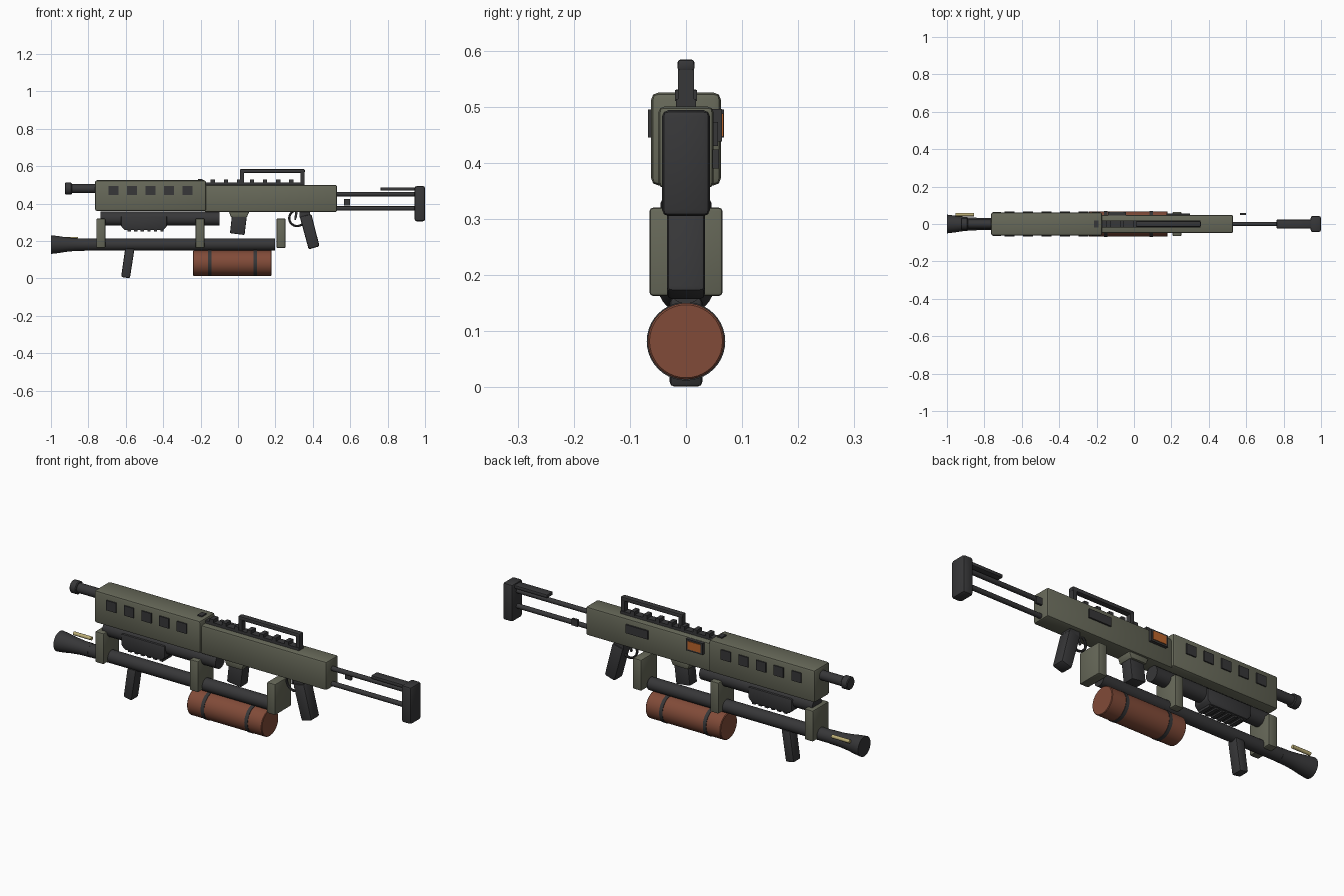
import bpy, bmesh, math
from mathutils import Matrix, Vector

if "Cube" in bpy.data.objects:
    bpy.data.objects.remove(bpy.data.objects["Cube"])


def material(name, rgb):
    m = bpy.data.materials.new(name)
    m.diffuse_color = (*rgb, 1)
    m.use_nodes = True
    m.node_tree.nodes["Principled BSDF"].inputs["Base Color"].default_value = m.diffuse_color
    return m


GREEN = material("olive green", (0.135, 0.14, 0.1))
DARK = material("dark gunmetal", (0.038, 0.038, 0.04))
BROWN = material("rust brown", (0.22, 0.07, 0.04))
BRASS = material("brass", (0.5, 0.42, 0.18))
ORANGE = material("orange", (0.5, 0.13, 0.025))


def finish(bm, name, mat, smooth=False):
    bmesh.ops.recalc_face_normals(bm, faces=bm.faces)
    me = bpy.data.meshes.new(name)
    bm.to_mesh(me)
    bm.free()
    me.materials.append(mat)
    ob = bpy.data.objects.new(name, me)
    bpy.context.collection.objects.link(ob)
    if smooth:
        bpy.ops.object.select_all(action='DESELECT')
        ob.select_set(True)
        bpy.context.view_layer.objects.active = ob
        bpy.ops.object.shade_smooth_by_angle(angle=math.radians(35))
    return ob


def prism(name, pts, y0, y1, mat, bevel=0.0, seg=2):
    """Side outline in x/z, pulled across from y0 to y1."""
    bm = bmesh.new()
    a = [bm.verts.new((x, y0, z)) for x, z in pts]
    b = [bm.verts.new((x, y1, z)) for x, z in pts]
    bm.faces.new(a)
    bm.faces.new(b[::-1])
    n = len(pts)
    for i in range(n):
        bm.faces.new((a[i], b[i], b[(i + 1) % n], a[(i + 1) % n]))
    if bevel:
        bmesh.ops.bevel(bm, geom=bm.edges[:], offset=bevel, segments=seg,
                        profile=0.5, affect='EDGES')
    return finish(bm, name, mat, smooth=bevel > 0)


def box(name, x0, x1, y0, y1, z0, z1, mat, bevel=0.0):
    return prism(name, [(x0, z0), (x1, z0), (x1, z1), (x0, z1)], y0, y1, mat, bevel)


def lathe(name, profile, y, z, mat, sides=32):
    """Closed solid turned round an axis along x; profile is (x, radius)."""
    bm = bmesh.new()
    rings = []
    for x, r in profile:
        rings.append([bm.verts.new((x, y + r * math.cos(t), z + r * math.sin(t)))
                      for t in (2 * math.pi * k / sides for k in range(sides))])
    for p, q in zip(rings, rings[1:]):
        for k in range(sides):
            j = (k + 1) % sides
            bm.faces.new((p[k], p[j], q[j], q[k]))
    bm.faces.new(rings[0])
    bm.faces.new(rings[-1])
    return finish(bm, name, mat, smooth=True)


# Main body
box("handguard", -0.765, -0.17, -0.062, 0.062, 0.36, 0.525, GREEN, 0.012)
box("receiver", -0.18, 0.53, -0.049, 0.049, 0.355, 0.5, GREEN, 0.01)

# Vent windows on both sides of the handguard
for i in range(5):
    x = -0.665 + 0.099 * i
    for side in (-1, 1):
        y0, y1 = sorted((side * 0.06, side * 0.068))
        box("vent_window", x - 0.027, x + 0.027, y0, y1, 0.445, 0.495, DARK)

# Upper barrel and muzzle
lathe("barrel", [(-0.9, 0.024), (-0.7, 0.024)], 0, 0.48, DARK)
lathe("muzzle", [(-0.925, 0.028), (-0.921, 0.032), (-0.892, 0.032), (-0.888, 0.028)],
      0, 0.48, DARK)

# Top rail, teeth and carry handle
box("rear_sight_plate", -0.215, -0.19, -0.018, 0.018, 0.52, 0.531, DARK)
box("top_rail", -0.17, 0.355, -0.018, 0.018, 0.495, 0.514, DARK)
for i in range(7):
    x = -0.135 + 0.07 * i
    box("rail_tooth", x - 0.011, x + 0.011, -0.02, 0.02, 0.51, 0.53, DARK)
for x in (0.022, 0.345):
    box("handle_post", x - 0.01, x + 0.01, -0.014, 0.014, 0.505, 0.575, DARK)
box("handle_bar", 0.01, 0.357, -0.015, 0.015, 0.564, 0.584, DARK, 0.005)

# Lower launcher tube and ribbed fore-end
lathe("launcher_tube", [(-0.735, 0.038), (-0.1, 0.038)], 0, 0.32, DARK)
prism("launcher_fore_end", [(-0.605, 0.258), (-0.4, 0.258), (-0.38, 0.278), (-0.38, 0.335),
                            (-0.625, 0.335), (-0.625, 0.278)], -0.045, 0.045, DARK, 0.006)
for i in range(6):
    x = -0.59 + 0.035 * i
    box("fore_end_rib", x, x + 0.018, -0.037, 0.037, 0.25, 0.262, DARK)

# Hanging brackets
for x in (-0.733, -0.203, 0.23):
    box("bracket", x - 0.024, x + 0.024, -0.065, 0.065, 0.163, 0.32, GREEN, 0.006)

# Flame tube, flared nozzle and brass igniter
lathe("flame_tube", [(-0.85, 0.032), (0.197, 0.032)], 0, 0.181, DARK)
lathe("flame_nozzle", [(-1.0, 0.05), (-0.965, 0.046), (-0.92, 0.039), (-0.87, 0.034),
                       (-0.82, 0.033)], 0, 0.181, DARK)
lathe("igniter", [(-0.955, 0.009), (-0.855, 0.009)], 0.05, 0.213, BRASS, 12)

# Fuel tank with straps
lathe("fuel_tank", [(-0.24, 0.065), (-0.237, 0.068), (0.177, 0.068), (0.18, 0.065)],
      0, 0.082, BROWN, 40)
for x in (-0.152, 0.093):
    lathe("tank_strap", [(x - 0.009, 0.07), (x + 0.009, 0.07)], 0, 0.082, DARK, 40)

# Grips
prism("front_grip", [(-0.625, 0.008), (-0.578, 0.0), (-0.553, 0.16), (-0.603, 0.16)],
      -0.029, 0.029, DARK, 0.008)
prism("pistol_grip", [(0.378, 0.155), (0.436, 0.172), (0.392, 0.345), (0.33, 0.33)],
      -0.034, 0.034, DARK, 0.009)
box("grip_root", 0.33, 0.385, -0.028, 0.028, 0.325, 0.36, DARK)

# Magazine well and magazine
prism("magazine_well", [(-0.038, 0.328), (0.048, 0.328), (0.062, 0.362), (-0.05, 0.362)],
      -0.04, 0.04, GREEN, 0.004)
prism("magazine", [(-0.043, 0.242), (0.035, 0.232), (0.048, 0.34), (-0.032, 0.34)],
      -0.03, 0.03, DARK, 0.005)

# Trigger guard loop and trigger
bm = bmesh.new()
SEG, TUBE = 28, 8
loop = []
for i in range(SEG):
    a = 2 * math.pi * i / SEG
    loop.append([bm.verts.new(((0.316 + (0.042 + 0.006 * math.cos(t)) * math.cos(a)),
                               0.006 * math.sin(t),
                               0.322 + (0.042 + 0.006 * math.cos(t)) * math.sin(a)))
                 for t in (2 * math.pi * k / TUBE for k in range(TUBE))])
for i in range(SEG):
    p, q = loop[i], loop[(i + 1) % SEG]
    for k in range(TUBE):
        j = (k + 1) % TUBE
        bm.faces.new((p[k], p[j], q[j], q[k]))
finish(bm, "trigger_guard", DARK, smooth=True)
prism("trigger", [(0.305, 0.36), (0.318, 0.36), (0.316, 0.33), (0.308, 0.312), (0.302, 0.314)],
      -0.005, 0.005, DARK)

# Skeleton stock
for z in (0.451, 0.374):
    lathe("stock_rod", [(0.5, 0.012), (0.96, 0.012)], 0, z, DARK, 20)
box("butt_pad", 0.944, 1.0, -0.043, 0.043, 0.305, 0.494, DARK, 0.012)
box("cheek_rest", 0.762, 0.95, -0.024, 0.024, 0.469, 0.487, DARK, 0.005)

# Far side details: control panel, ejection port, stock catch
box("panel_frame", -0.138, -0.044, 0.045, 0.064, 0.438, 0.496, DARK)
box("panel_screen", -0.127, -0.055, 0.06, 0.067, 0.447, 0.488, ORANGE)
box("ejection_port", 0.175, 0.3, 0.045, 0.057, 0.43, 0.473, DARK)
box("stock_catch", 0.567, 0.6, 0.047, 0.059, 0.39, 0.424, DARK)
